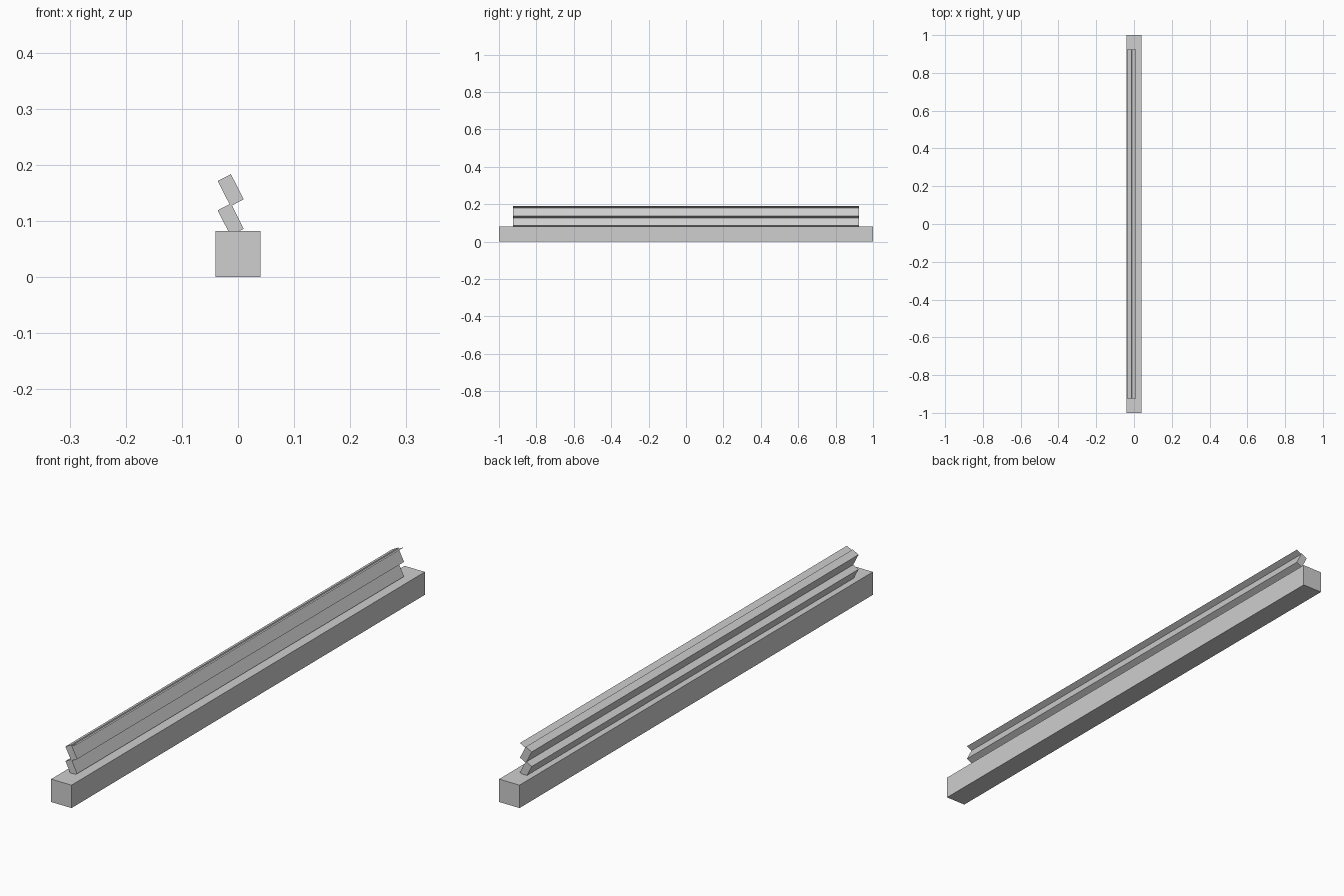
import bpy
import math
from mathutils import Matrix, Vector

old = bpy.data.objects.get("Cube")
if old:
    bpy.data.objects.remove(old, do_unlink=True)

grey = bpy.data.materials.new("plain_grey")
grey.use_nodes = True
grey.diffuse_color = (0.62, 0.62, 0.62, 1)
grey.node_tree.nodes["Principled BSDF"].inputs["Base Color"].default_value = grey.diffuse_color

TILT = math.radians(-27)
BOARD = Vector((0.0265, 1.85, 0.0505))
PITCH = 0.0524
BOARD_X, FIRST_Z = -0.013, 0.1024


def finish(name, size, location, tilt):
    """Bake size into the active mesh, then place and colour it."""
    obj = bpy.context.object
    obj.name = obj.data.name = name
    obj.data.transform(Matrix.Diagonal((*size, 1)))
    obj.location = location
    obj.rotation_euler.y = tilt
    obj.data.materials.append(grey)
    return obj


def box(name, size, location, tilt=0):
    bpy.ops.mesh.primitive_cube_add(size=1)
    return finish(name, size, location, tilt)


# Square base beam
box("base_beam", (0.081, 2, 0.082), (0, 0, 0.041))

# Two leaning boards stacked on the beam
for i, name in enumerate(("lower_board", "upper_board")):
    box(name, BOARD, (BOARD_X, 0, FIRST_Z + i * PITCH), TILT)

# Thin lip along the top, parallel to the board ends
lip_centre = Vector((BOARD_X, 0, FIRST_Z + 2 * PITCH))
lip_centre += Matrix.Rotation(TILT, 3, "Y") @ Vector((0, 0, -BOARD.z / 2))
bpy.ops.mesh.primitive_plane_add(size=1)
finish("top_lip", (BOARD.x, BOARD.y, 1), lip_centre, TILT)
